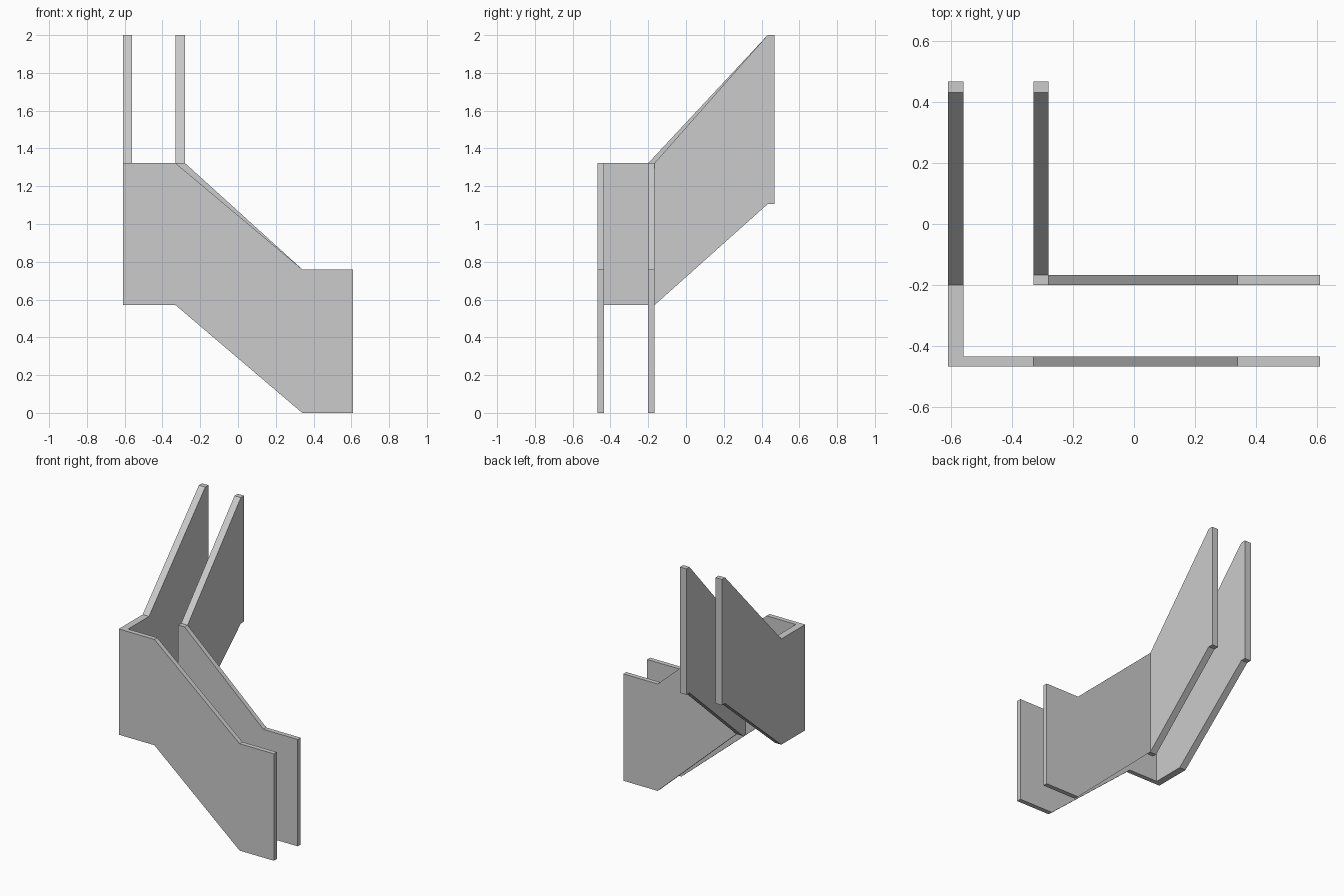
import bpy
import bmesh

default = bpy.data.objects.get("Cube")
if default:
    bpy.data.objects.remove(default, do_unlink=True)

grey = bpy.data.materials.new("light grey")
grey.use_nodes = True
grey.diffuse_color = (0.6, 0.6, 0.6, 1)
grey.node_tree.nodes["Principled BSDF"].inputs["Base Color"].default_value = (0.6, 0.6, 0.6, 1)

# Heights (bottom, top) of the low end, the corner landing and the high end
LOW, LANDING, HIGH = (0, 0.76), (0.57, 1.322), (1.105, 2)


def stair_wall(name, x_out, y_out, x_turn, y_turn):
    """L-shaped wall that climbs from the low end, round a corner, to the high end."""
    x_in, y_in = x_out + 0.05, y_out + 0.033
    # Each station: outer point, inner point, heights
    stations = [((x, y_out), (x, y_in), h)
                for x, h in ((0.61, LOW), (0.34, LOW), (x_turn, LANDING))]
    stations.append(((x_out, y_out), (x_in, y_in), LANDING))
    stations += [((x_out, y), (x_in, y), h)
                 for y, h in ((y_turn, LANDING), (0.432, HIGH), (0.468, HIGH))]

    bm = bmesh.new()
    rings = []
    for outer, inner, (low, high) in stations:
        corners = ((outer, low), (outer, high), (inner, high), (inner, low))
        rings.append([bm.verts.new((*p, z)) for p, z in corners])
    for a, b in zip(rings, rings[1:]):
        for i in range(4):
            j = (i + 1) % 4
            bm.faces.new((a[i], a[j], b[j], b[i]))
    bm.faces.new(rings[0])
    bm.faces.new(rings[-1])
    # The inner corner stations coincide on the short wall
    bmesh.ops.remove_doubles(bm, verts=bm.verts[:], dist=0.0005)
    bmesh.ops.recalc_face_normals(bm, faces=bm.faces[:])

    mesh = bpy.data.meshes.new(name)
    bm.to_mesh(mesh)
    bm.free()
    mesh.materials.append(grey)
    obj = bpy.data.objects.new(name, mesh)
    bpy.context.collection.objects.link(obj)
    return obj


stair_wall("outer_stair_wall", -0.61, -0.468, -0.33, -0.2)
stair_wall("inner_stair_wall", -0.33, -0.2, -0.28, -0.167)
